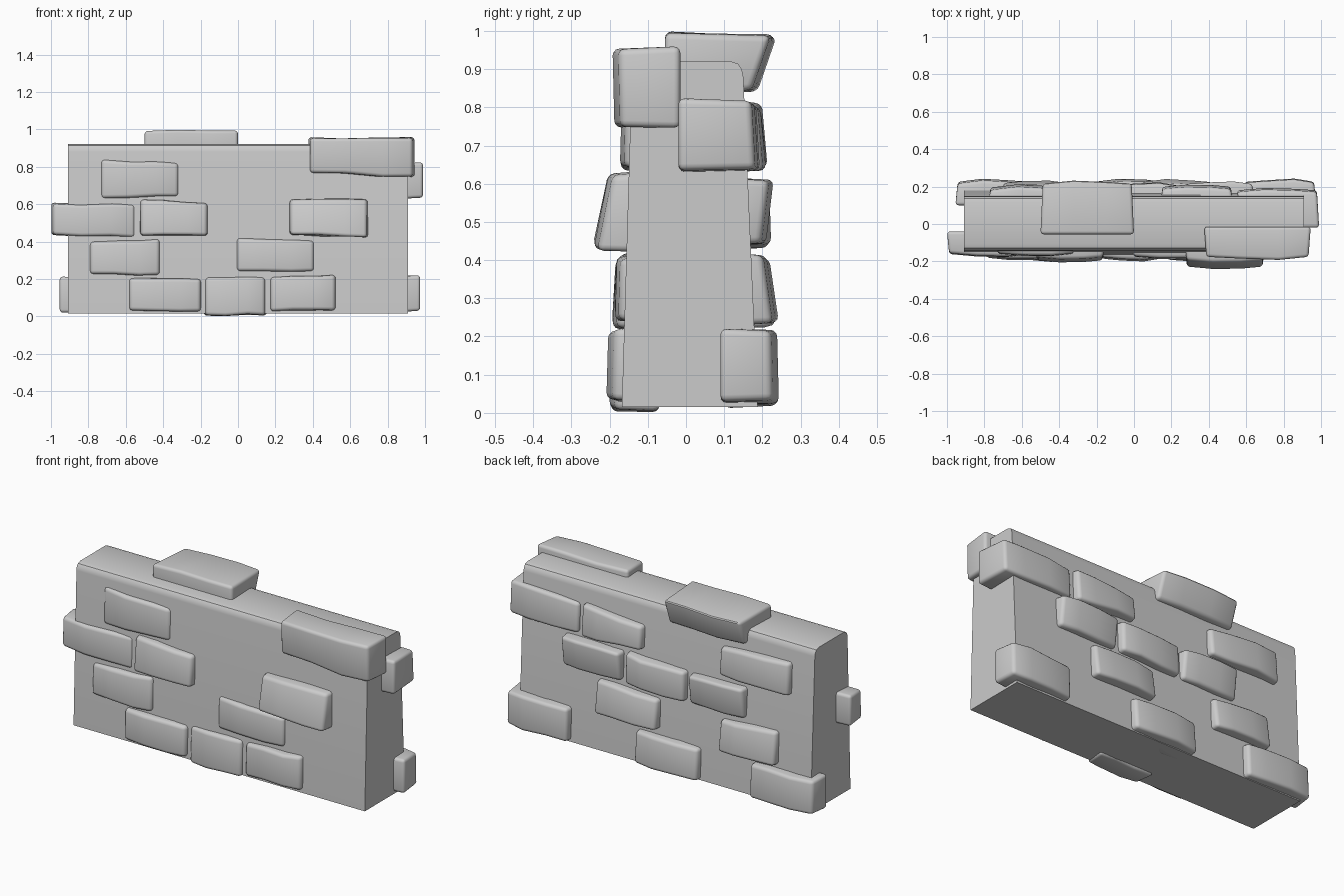
import bpy, bmesh, random

rng = random.Random(4)


def finish(bm, name, angle=0.6):
    bmesh.ops.recalc_face_normals(bm, faces=bm.faces)
    mesh = bpy.data.meshes.new(name)
    bm.to_mesh(mesh)
    bm.free()
    ob = bpy.data.objects.new(name, mesh)
    bpy.context.collection.objects.link(ob)
    bpy.ops.object.select_all(action='DESELECT')
    ob.select_set(True)
    bpy.context.view_layer.objects.active = ob
    bpy.ops.object.shade_smooth_by_angle(angle=angle)
    return ob


def loft(bm, sections):
    """Skin a row of matching closed sections and cap both ends."""
    rings = [[bm.verts.new(p) for p in s] for s in sections]
    n = len(rings[0])
    for a, b in zip(rings, rings[1:]):
        for i in range(n):
            bm.faces.new((a[i], a[(i + 1) % n], b[(i + 1) % n], b[i]))
    bm.faces.new(rings[0])
    bm.faces.new(rings[-1])
    bmesh.ops.recalc_face_normals(bm, faces=bm.faces)


def stone(name, x0, x1, zl0, zl1, zr0, zr1, y_low, y_high, y_in, jit=0.006):
    """Rough brick: left/right heights, outer face depth at bottom/top, inner depth."""
    bm = bmesh.new()
    sections = []
    for t in (0, 0.35, 0.7, 1):
        z0, z1 = zl0 + (zr0 - zl0) * t, zl1 + (zr1 - zl1) * t
        end = t in (0, 1)
        side = 1 if y_low > y_in else -1
        pull = -0.014 if end else rng.uniform(-0.006, 0.004)
        cham = 0.012 * (1 - 2 * t) if end else 0      # outer face slightly narrower
        x = x0 + (x1 - x0) * t
        j = lambda: 0 if end else rng.uniform(-jit, jit)
        sections.append([
            (x, y_in, z0 + j()),
            (x + cham, y_low + side * pull, z0 + 0.004 + j()),
            (x + cham, y_high + side * pull, z1 - 0.008 + j()),
            (x, y_in, z1 + j())])
    loft(bm, sections)
    sharp = [e for e in bm.edges if e.calc_face_angle(0) > 0.6]
    bmesh.ops.bevel(bm, geom=sharp, offset=0.017, segments=3, profile=0.5,
                    affect='EDGES', clamp_overlap=True)
    return finish(bm, name)


# wall core: tapered profile with rounded long top edges
profile = [(-0.168, 0.015), (0.188, 0.015), (0.15, 0.88), (0.146, 0.9), (0.136, 0.914),
           (0.115, 0.921), (-0.108, 0.921), (-0.129, 0.914), (-0.139, 0.9), (-0.142, 0.88)]
core = bmesh.new()
loft(core, [[(x, y, z) for y, z in profile] for x in (-0.91, 0.91)])
finish(core, "wall_core")

# front stones: x0, x1, left z0 z1, right z0 z1, outer y low/high, inner y
front = [
    (-0.74, -0.31, 0.63, 0.845, 0.64, 0.825, -0.175, -0.17, -0.10),
    (-1.00, -0.54, 0.435, 0.61, 0.42, 0.605, -0.175, -0.17, -0.04),
    (-0.53, -0.155, 0.43, 0.63, 0.43, 0.61, -0.21, -0.19, -0.10),
    (0.27, 0.70, 0.435, 0.63, 0.42, 0.63, -0.245, -0.205, -0.10),
    (-0.80, -0.41, 0.225, 0.405, 0.22, 0.42, -0.195, -0.185, -0.10),
    (-0.015, 0.415, 0.24, 0.425, 0.24, 0.41, -0.19, -0.185, -0.10),
    (-0.59, -0.19, 0.03, 0.21, 0.025, 0.205, -0.205, -0.20, -0.10),
    (-0.185, 0.155, 0.004, 0.215, 0.004, 0.215, -0.20, -0.19, -0.07),
    (0.165, 0.53, 0.025, 0.215, 0.03, 0.228, -0.205, -0.20, -0.10),
]
for i, row in enumerate(front):
    stone(f"front_stone_{i + 1}", *row)

# back stones, same layout of numbers
back = [
    (0.54, 0.99, 0.63, 0.805, 0.635, 0.825, 0.195, 0.185, -0.02),
    (0.14, 0.53, 0.645, 0.785, 0.63, 0.815, 0.215, 0.20, 0.10),
    (0.265, 0.645, 0.44, 0.61, 0.44, 0.615, 0.21, 0.23, 0.10),
    (-0.135, 0.25, 0.43, 0.605, 0.44, 0.62, 0.22, 0.215, 0.10),
    (-0.505, -0.145, 0.43, 0.61, 0.43, 0.60, 0.205, 0.225, 0.10),
    (0.03, 0.43, 0.23, 0.405, 0.23, 0.42, 0.24, 0.215, 0.10),
    (-0.71, -0.34, 0.225, 0.42, 0.22, 0.40, 0.235, 0.21, 0.10),
    (-0.78, -0.33, 0.63, 0.82, 0.64, 0.80, 0.21, 0.195, 0.10),
    (0.58, 0.975, 0.02, 0.215, 0.03, 0.222, 0.24, 0.235, 0.09),
    (-0.23, 0.18, 0.015, 0.20, 0.02, 0.205, 0.24, 0.225, 0.10),
    (-0.955, -0.54, 0.02, 0.215, 0.015, 0.21, 0.24, 0.23, 0.10),
]
for i, row in enumerate(back):
    stone(f"back_stone_{i + 1}", *row)

# large stones: front top corner and the one capping the top and back
stone("corner_stone", 0.375, 0.945, 0.765, 0.96, 0.745, 0.96, -0.185, -0.19, -0.015, 0.009)
stone("top_stone", -0.50, 0.0, 0.84, 0.992, 0.84, 0.995, 0.185, 0.235, -0.055, 0.006)
